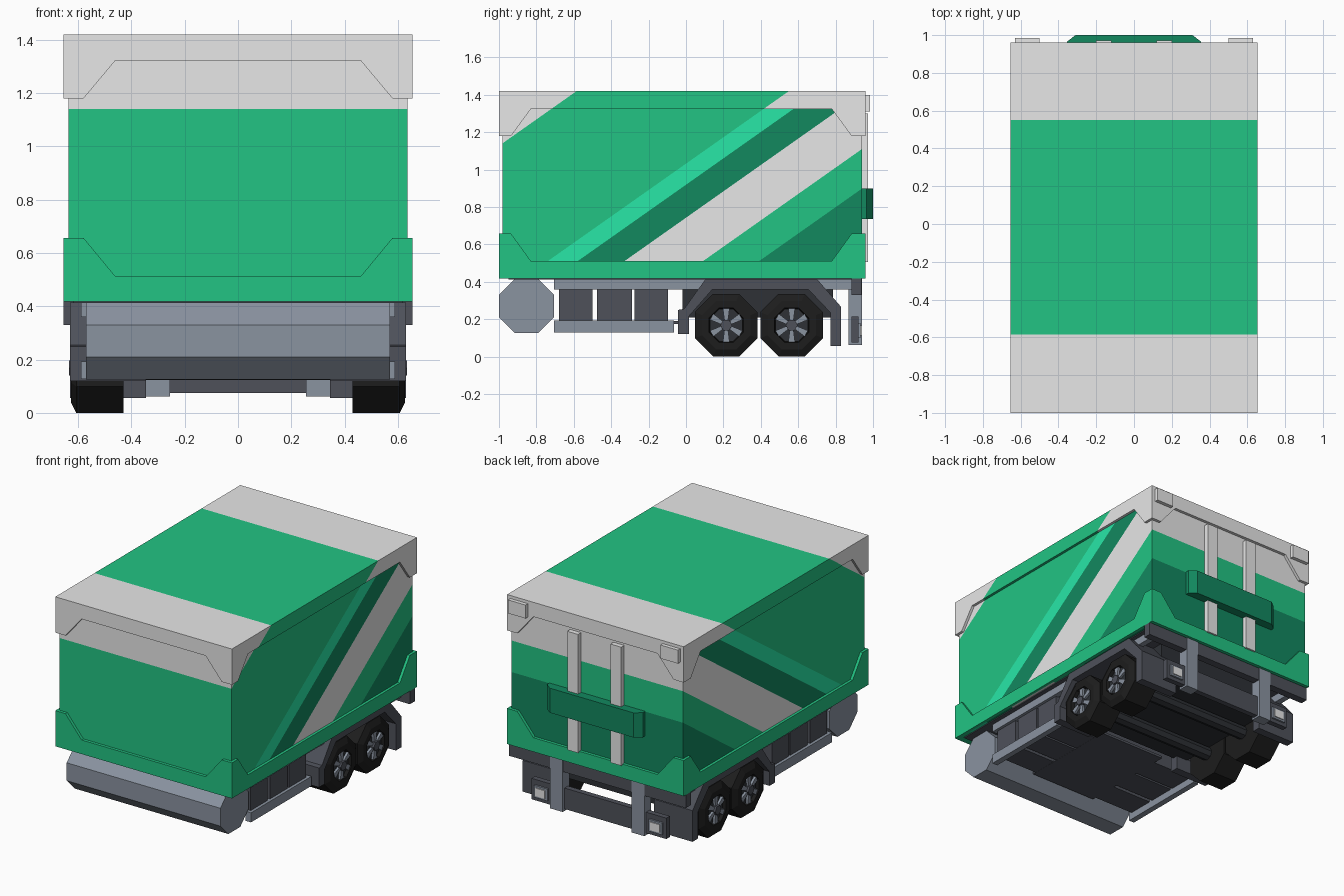
import bpy, bmesh, math

if "Cube" in bpy.data.objects:
    bpy.data.objects.remove(bpy.data.objects["Cube"])

# ---- materials ----
def lin(c):
    c /= 255
    return c / 12.92 if c <= 0.04045 else ((c + 0.055) / 1.055) ** 2.4

def material(name, h):
    m = bpy.data.materials.new(name)
    m.diffuse_color = [lin(int(h[i:i + 2], 16)) for i in (0, 2, 4)] + [1]
    m.use_nodes = True
    m.node_tree.nodes["Principled BSDF"].inputs["Base Color"].default_value = m.diffuse_color
    return m

GREY = material("light grey paint", "EEEEEE")
GREEN = material("green paint", "22C483")
MINT = material("bright mint paint", "2AF0AE")
DARK = material("dark green paint", "12885F")
STEEL = material("steel", "8A93A0")
IRON = material("dark iron", "4E515A")
UNDER = material("underside black", "2E3136")
TIRE = material("tyre black", "1D1D1D")

# ---- helpers ----
def finish(name, bm, mats):
    bmesh.ops.recalc_face_normals(bm, faces=bm.faces)
    me = bpy.data.meshes.new(name)
    bm.to_mesh(me)
    bm.free()
    for m in mats:
        me.materials.append(m)
    ob = bpy.data.objects.new(name, me)
    bpy.context.collection.objects.link(ob)
    return ob

def prism_bm(pts, axis, a, b):
    """Extrude a 2D profile along an axis: x -> (y,z), y -> (x,z), z -> (x,y)."""
    put = {'x': lambda p, d: (d, p[0], p[1]),
           'y': lambda p, d: (p[0], d, p[1]),
           'z': lambda p, d: (p[0], p[1], d)}[axis]
    bm = bmesh.new()
    lo = [bm.verts.new(put(p, a)) for p in pts]
    hi = [bm.verts.new(put(p, b)) for p in pts]
    bm.faces.new(lo)
    bm.faces.new(hi)
    for i in range(len(pts)):
        j = (i + 1) % len(pts)
        bm.faces.new((lo[i], lo[j], hi[j], hi[i]))
    return bm

def prism(name, pts, axis, a, b, mat):
    return finish(name, prism_bm(pts, axis, a, b), [mat])

def rect(a, b, c, d):
    return [(a, c), (b, c), (b, d), (a, d)]

def box(name, x0, x1, y0, y1, z0, z1, mat):
    return prism(name, rect(y0, y1, z0, z1), 'x', x0, x1, mat)

# ---- slanted livery: stripes by the value y - (z - 0.51) / slope ----
SLOPE = 0.705
LINES = [-1.875, -0.74, -0.58, -0.33, 0.09, 0.39]
PAINT = [GREY, GREEN, MINT, DARK, GREY, GREEN, DARK]
CAP_PAINT = [GREY, GREEN, GREY]

def livery(name, bm, cap):
    for s in (LINES[:2] if cap else LINES):
        bmesh.ops.bisect_plane(bm, geom=bm.verts[:] + bm.edges[:] + bm.faces[:],
                               plane_co=(0, s, 0.51), plane_no=(0, SLOPE, -1))
    bmesh.ops.recalc_face_normals(bm, faces=bm.faces)
    palette = [GREY, GREEN, MINT, DARK]
    for f in bm.faces:
        c = f.calc_center_median()
        k = sum(c.y - (c.z - 0.51) / SLOPE > s for s in LINES)
        flat = cap or f.normal.z > 0.5
        mat = CAP_PAINT[min(k, 2)] if flat else PAINT[k]
        f.material_index = palette.index(mat)
    finish(name, bm, palette)

livery("cargo_box", prism_bm(rect(-0.98, 0.94, 0.418, 1.42), 'x', -0.637, 0.637), False)

# ---- raised trim with dropped corners, on all four walls ----
def trim(u0, u1, c0, d0, d1, c1, edge, mid, corner):
    return [(u0, edge), (u1, edge), (u1, corner), (c1, corner), (d1, mid),
            (d0, mid), (c0, corner), (u0, corner)]

for label, edge, mid, corner in (("top", 1.42, 1.323, 1.18), ("bottom", 0.418, 0.512, 0.657)):
    end = trim(-0.655, 0.655, -0.58, -0.46, 0.46, 0.58, edge, mid, corner)
    side = trim(-0.98, 0.94, -0.935, -0.83, 0.78, 0.885, edge, mid, corner)
    for wall, pts, axis, a, b in (("front", end, 'y', -1, -0.98), ("back", end, 'y', 0.94, 0.96),
                                  ("right", side, 'x', 0.637, 0.655),
                                  ("left", side, 'x', -0.655, -0.637)):
        name = f"{label}_trim_{wall}"
        if label == "top":
            livery(name, prism_bm(pts, axis, a, b), True)
        else:
            prism(name, pts, axis, a, b, GREEN)

# ---- rear door: handle block ----
prism("rear_handle", [(-0.355, 0.935), (0.355, 0.935), (0.355, 0.965), (0.31, 1.0),
                      (-0.31, 1.0), (-0.355, 0.965)], 'z', 0.735, 0.9, DARK)

# ---- underside, front tank, cross boxes ----
box("floor_plate", -0.62, 0.62, -0.95, 0.93, 0.412, 0.419, IRON)
prism("front_tank", [(-1, 0.21), (-0.915, 0.125), (-0.79, 0.125), (-0.705, 0.21), (-0.705, 0.33),
                     (-0.79, 0.416), (-0.915, 0.416), (-1, 0.33)], 'x', -0.57, 0.57, STEEL)
for y0, y1 in ((-0.68, -0.5), (-0.475, -0.29), (-0.275, -0.095)):
    box("storage_box", -0.57, 0.57, y0, y1, 0.175, 0.415, IRON)
box("tray_spine", -0.25, 0.25, -0.705, -0.02, 0.174, 0.19, IRON)
box("chassis_block", -0.43, 0.43, -0.02, 0.785, 0.21, 0.413, UNDER)

# ---- rear underrun frame ----
box("rear_top_beam", -0.655, 0.655, 0.885, 0.937, 0.33, 0.418, IRON)
box("rear_low_beam", -0.5, 0.5, 0.885, 0.922, 0.075, 0.215, IRON)

# ---- wheels ----
R = 0.168 / math.cos(math.pi / 8)

def ring(yc, zc, r, n, turn):
    return [(yc + r * math.cos(turn + 2 * math.pi * i / n),
             zc + r * math.sin(turn + 2 * math.pi * i / n)) for i in range(n)]

def wheel(s, yc):
    zc = 0.168
    profile = [(0.43, 0.1), (0.43, R), (0.607, R), (0.627, 0.14), (0.627, 0.1), (0.6, 0.095)]
    bm = bmesh.new()
    loops = [[bm.verts.new((s * x, y, z)) for y, z in ring(yc, zc, r, 8, math.pi / 8)]
             for x, r in profile]
    for a, b in zip(loops, loops[1:]):
        for i in range(8):
            j = (i + 1) % 8
            bm.faces.new((a[i], a[j], b[j], b[i]))
    bm.faces.new(loops[0])
    bm.faces.new(loops[-1])
    finish("tyre", bm, [TIRE])
    prism("rim_disc", ring(yc, zc, 0.092, 8, math.pi / 8), 'x', s * 0.6, s * 0.606, UNDER)
    prism("wheel_hub", ring(yc, zc, 0.032, 6, 0), 'x', s * 0.6, s * 0.635, IRON)
    for k in range(6):
        t = math.pi / 2 + k * math.pi / 3
        c, n = math.cos(t), math.sin(t)
        pts = [(yc + r * c - w * n, zc + r * n + w * c)
               for r, w in ((0.028, -0.01), (0.09, -0.018), (0.09, 0.018), (0.028, 0.01))]
        prism("wheel_spoke", pts, 'x', s * 0.6, s * 0.622, STEEL)

guard = [(-0.042, 0.12), (-0.042, 0.25), (-0.01, 0.255), (0.105, 0.415), (0.7, 0.415),
         (0.83, 0.265), (0.83, 0.056), (0.772, 0.056), (0.772, 0.235), (0.655, 0.358),
         (0.14, 0.358), (0.015, 0.215), (0.015, 0.12)]

for yc in (0.215, 0.565):
    prism("axle", ring(yc, 0.168, 0.045, 8, 0), 'x', -0.44, 0.44, UNDER)

# ---- everything mirrored left and right ----
def mbox(name, s, x0, x1, *rest):
    box(name, s * x0, s * x1, *rest)

for s in (1, -1):
    for yc in (0.215, 0.565):
        wheel(s, yc)
    prism("mudguard", guard, 'x', s * 0.345, s * 0.63, IRON)
    mbox("upper_side_rail", s, 0.55, 0.59, -0.705, 0.885, 0.36, 0.418, STEEL)
    mbox("lower_side_rail", s, 0.55, 0.59, -0.705, -0.065, 0.128, 0.192, STEEL)
    mbox("door_bar", s, 0.12, 0.2, 0.935, 0.972, 0.505, 1.3, GREY)
    mbox("top_corner_lamp", s, 0.5, 0.63, 0.955, 0.985, 1.31, 1.4, GREY)
    mbox("rear_post", s, 0.255, 0.35, 0.87, 0.942, 0.062, 0.418, STEEL)
    mbox("lamp_housing", s, 0.375, 0.475, 0.92, 0.934, 0.1, 0.18, STEEL)
    mbox("lamp_lens", s, 0.39, 0.46, 0.93, 0.94, 0.113, 0.167, GREY)
